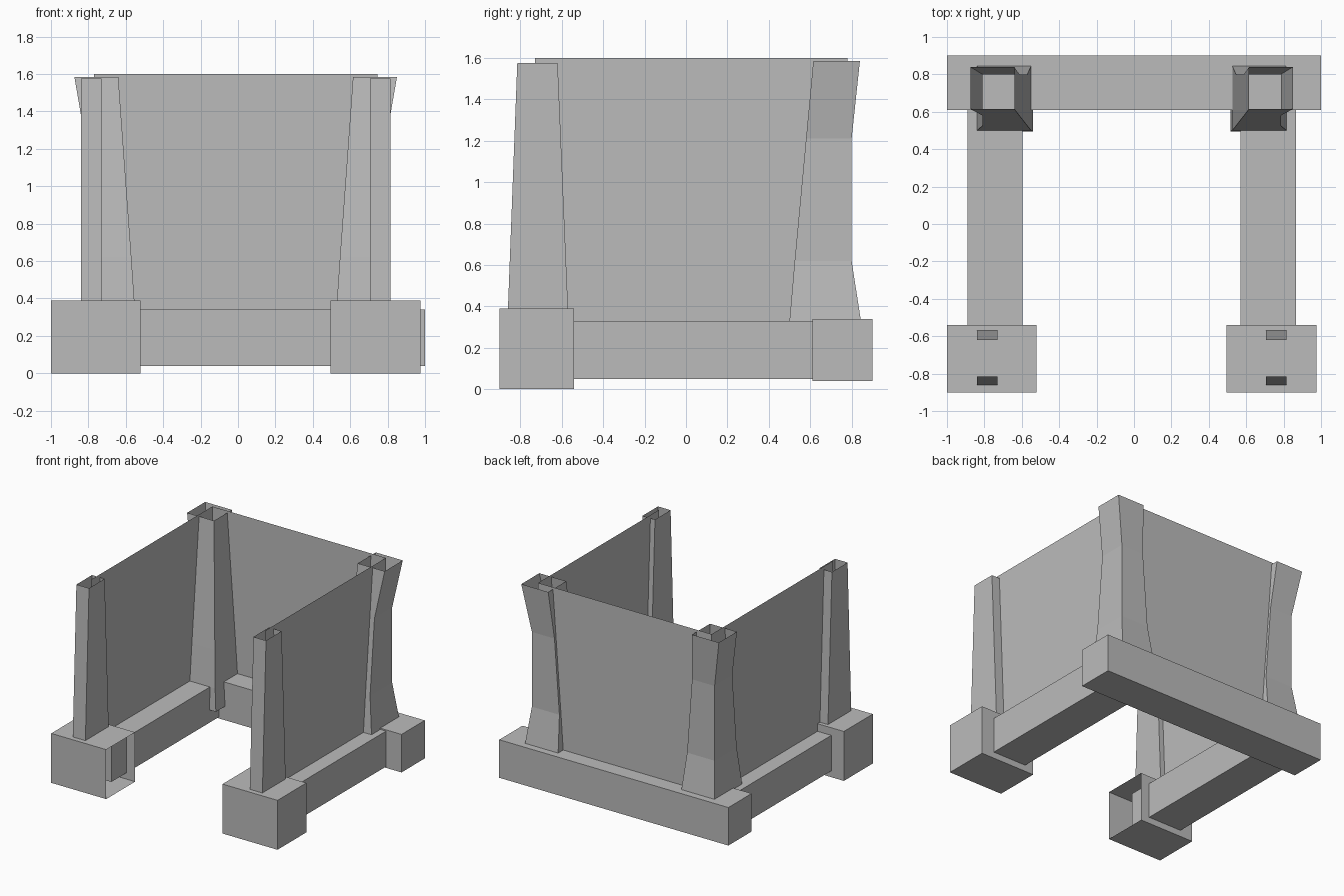
import bpy, bmesh

cube = bpy.data.objects.get("Cube")
if cube:
    bpy.data.objects.remove(cube, do_unlink=True)

grey = bpy.data.materials.new("plain grey")
grey.use_nodes = True
colour = (0.5, 0.5, 0.5, 1)
grey.diffuse_color = colour
grey.node_tree.nodes["Principled BSDF"].inputs["Base Color"].default_value = colour

MIDDLE = -0.0125  # mirror plane of the structure


def finish(name, bm, side=1):
    """Turn a bmesh into an object, mirrored in x when side is -1."""
    if side < 0:
        for v in bm.verts:
            v.co.x = 2 * MIDDLE - v.co.x
        bmesh.ops.reverse_faces(bm, faces=bm.faces)
    mesh = bpy.data.meshes.new(name)
    bm.to_mesh(mesh)
    bm.free()
    mesh.materials.append(grey)
    obj = bpy.data.objects.new(name, mesh)
    bpy.context.collection.objects.link(obj)


def tube(rows, capped=False):
    """Skin rectangular sections (x0, x1, y0, y1, z) into a tube."""
    bm = bmesh.new()
    rings = [[bm.verts.new(p) for p in
              ((x0, y0, z), (x1, y0, z), (x1, y1, z), (x0, y1, z))]
             for x0, x1, y0, y1, z in rows]
    for low, high in zip(rings, rings[1:]):
        for i in range(4):
            j = (i + 1) % 4
            bm.faces.new((low[i], low[j], high[j], high[i]))
    if capped:
        bm.faces.new(rings[0][::-1])
        bm.faces.new(rings[-1])
    return bm


def box(x0, x1, y0, y1, z0, z1):
    return tube([(x0, x1, y0, y1, z) for z in (z0, z1)], capped=True)


# Rear foundation beam
finish("rear_beam", box(-1, 1, 0.61, 0.90, 0.04, 0.34))

for label, side in (("right", 1), ("left", -1)):
    # Side foundation beam
    finish(label + "_beam", box(-0.89, -0.595, -0.73, 0.70, 0.05, 0.33), side)

    # Front footing, open on its inner side
    bm = box(-1, -0.52, -0.90, -0.54, 0, 0.39)
    bm.normal_update()
    inner = [f for f in bm.faces if f.normal.x > 0.9]
    bmesh.ops.delete(bm, geom=inner, context='FACES')
    finish(label + "_footing", bm, side)

    # Front post: hollow, tapered in depth
    finish(label + "_front_post", tube([
        (-0.84, -0.73, -0.86, -0.57, 0.39),
        (-0.84, -0.73, -0.815, -0.62, 1.575)]), side)

    # Rear post: hollow, flared outwards at both ends
    finish(label + "_rear_post", tube([
        (-0.84, -0.54, 0.495, 0.845, 0.15),
        (-0.84, -0.55, 0.50, 0.845, 0.33),
        (-0.81, -0.57, 0.525, 0.80, 0.62),
        (-0.81, -0.613, 0.58, 0.80, 1.21),
        (-0.875, -0.64, 0.615, 0.84, 1.585)]), side)

# Thin wall sheet running round three sides
bm = bmesh.new()
plan = [(-0.77, -0.73), (-0.77, 0.78), (0.745, 0.78), (0.745, -0.73)]
columns = [[bm.verts.new((x, y, z)) for z in (0.3, 1.6)] for x, y in plan]
for a, b in zip(columns, columns[1:]):
    bm.faces.new((b[0], a[0], a[1], b[1]))
finish("wall_sheet", bm)
